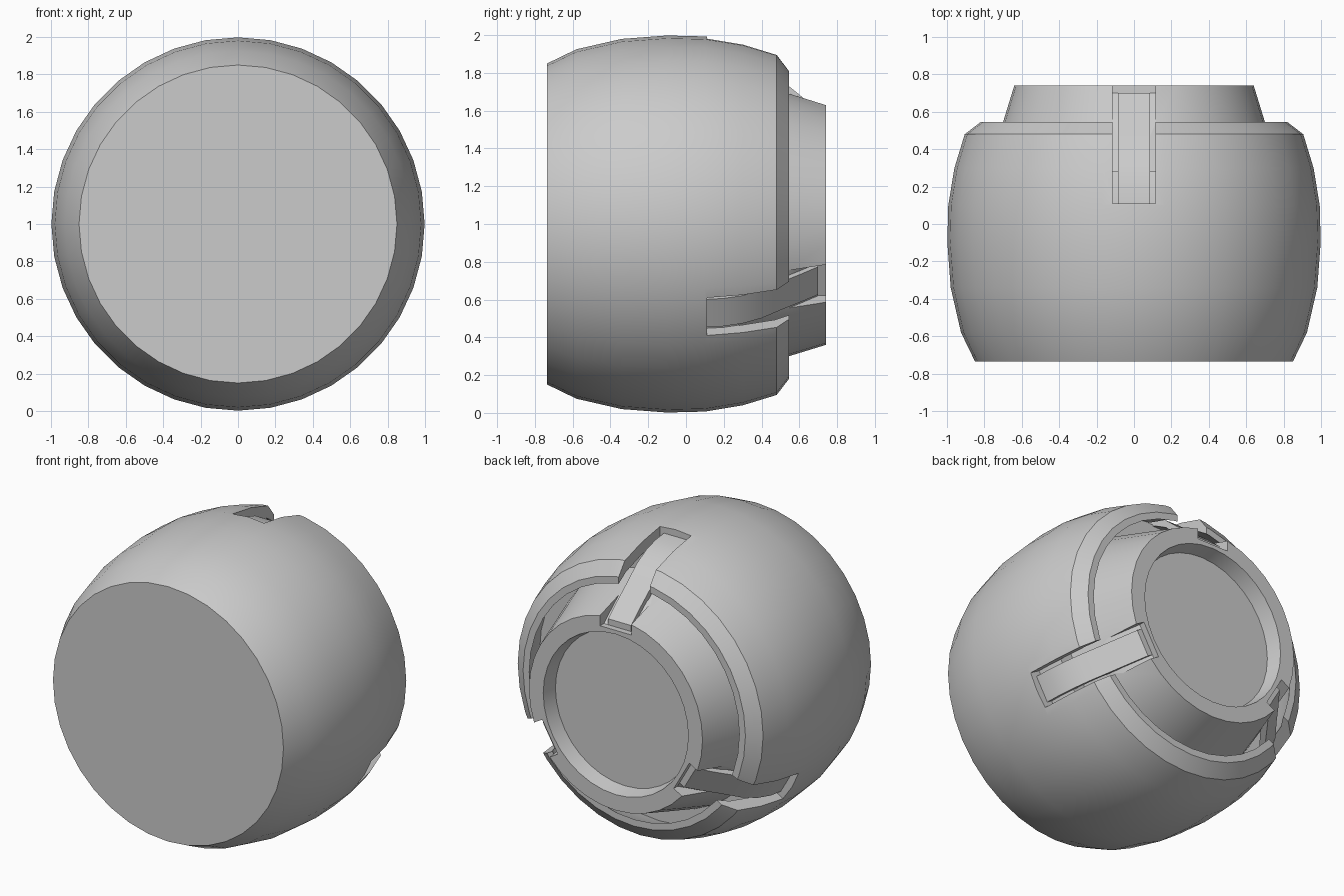
import bpy, bmesh
from math import sin, cos, radians

if "Cube" in bpy.data.objects:
    bpy.data.objects.remove(bpy.data.objects["Cube"])

SIDES = 36


def finish(name, bm):
    bmesh.ops.recalc_face_normals(bm, faces=bm.faces)
    me = bpy.data.meshes.new(name)
    bm.to_mesh(me)
    bm.free()
    ob = bpy.data.objects.new(name, me)
    bpy.context.collection.objects.link(ob)
    return ob


def smooth(ob, angle=30):
    bpy.ops.object.select_all(action='DESELECT')
    ob.select_set(True)
    bpy.context.view_layer.objects.active = ob
    bpy.ops.object.shade_smooth_by_angle(angle=radians(angle))


def lathe(name, profile):
    """Turn (y, radius) points around the y axis at z = 1, capping both ends."""
    bm = bmesh.new()
    rings = []
    for y, r in profile:
        rings.append([bm.verts.new((r * cos(radians(i * 360 / SIDES)), y,
                                    1 + r * sin(radians(i * 360 / SIDES))))
                      for i in range(SIDES)])
    for a, b in zip(rings, rings[1:]):
        for i in range(SIDES):
            j = (i + 1) % SIDES
            bm.faces.new((a[i], a[j], b[j], b[i]))
    bm.faces.new(rings[0])
    bm.faces.new(rings[-1])
    return finish(name, bm)


def radial_bar(name, top, bottom, width, angle):
    """Strip between two (y, radius) paths, given a width, placed at an angle."""
    a = radians(angle)
    bm = bmesh.new()

    def vert(p, s):
        y, r = p
        return bm.verts.new((r * cos(a) - s * sin(a), y, 1 + r * sin(a) + s * cos(a)))

    sections = [[vert(t, -width / 2), vert(t, width / 2),
                 vert(b, width / 2), vert(b, -width / 2)]
                for t, b in zip(top, bottom)]
    for p, q in zip(sections, sections[1:]):
        for i in range(4):
            j = (i + 1) % 4
            bm.faces.new((p[i], p[j], q[j], q[i]))
    bm.faces.new(sections[0])
    bm.faces.new(sections[-1])
    return finish(name, bm)


# Barrel body: flat front, bulging shell, rim, groove, collar, recessed disc
body = lathe("barrel_body", [
    (-0.735, 0.85), (-0.58, 0.925), (-0.34, 0.98), (-0.1, 0.998), (0.1, 0.993),
    (0.3, 0.96), (0.48, 0.905), (0.545, 0.82),
    (0.545, 0.775), (0.47, 0.825), (0.28, 0.885),
    (0.28, 0.78), (0.545, 0.70), (0.74, 0.64),
    (0.74, 0.535), (0.64, 0.515)])

# Path of the strap's outer face, as (y, radius)
path = [(0.11, 0.945), (0.2, 0.935), (0.3, 0.905), (0.4, 0.85), (0.5, 0.765),
        (0.6, 0.685), (0.7, 0.60)]

for n, angle in enumerate((90, -30, 210), 1):
    # Slot through the shell and collar
    floor = [(y, r - 0.04) for y, r in path] + [(0.8, 0.56)]
    slot = radial_bar("slot_cutter", [(y, 1.2) for y, r in floor], floor, 0.23, angle)
    slot.hide_render = True
    mod = body.modifiers.new("slot", 'BOOLEAN')
    mod.operation = 'DIFFERENCE'
    mod.solver = 'EXACT'
    mod.object = slot
    bpy.context.view_layer.objects.active = body
    bpy.ops.object.modifier_apply(modifier=mod.name)
    bpy.data.objects.remove(slot)
    # Curved strap in the slot
    strap = radial_bar(f"strap_{n}", path, [(y, r - 0.05) for y, r in path], 0.17, angle)
    smooth(strap)

smooth(body)
